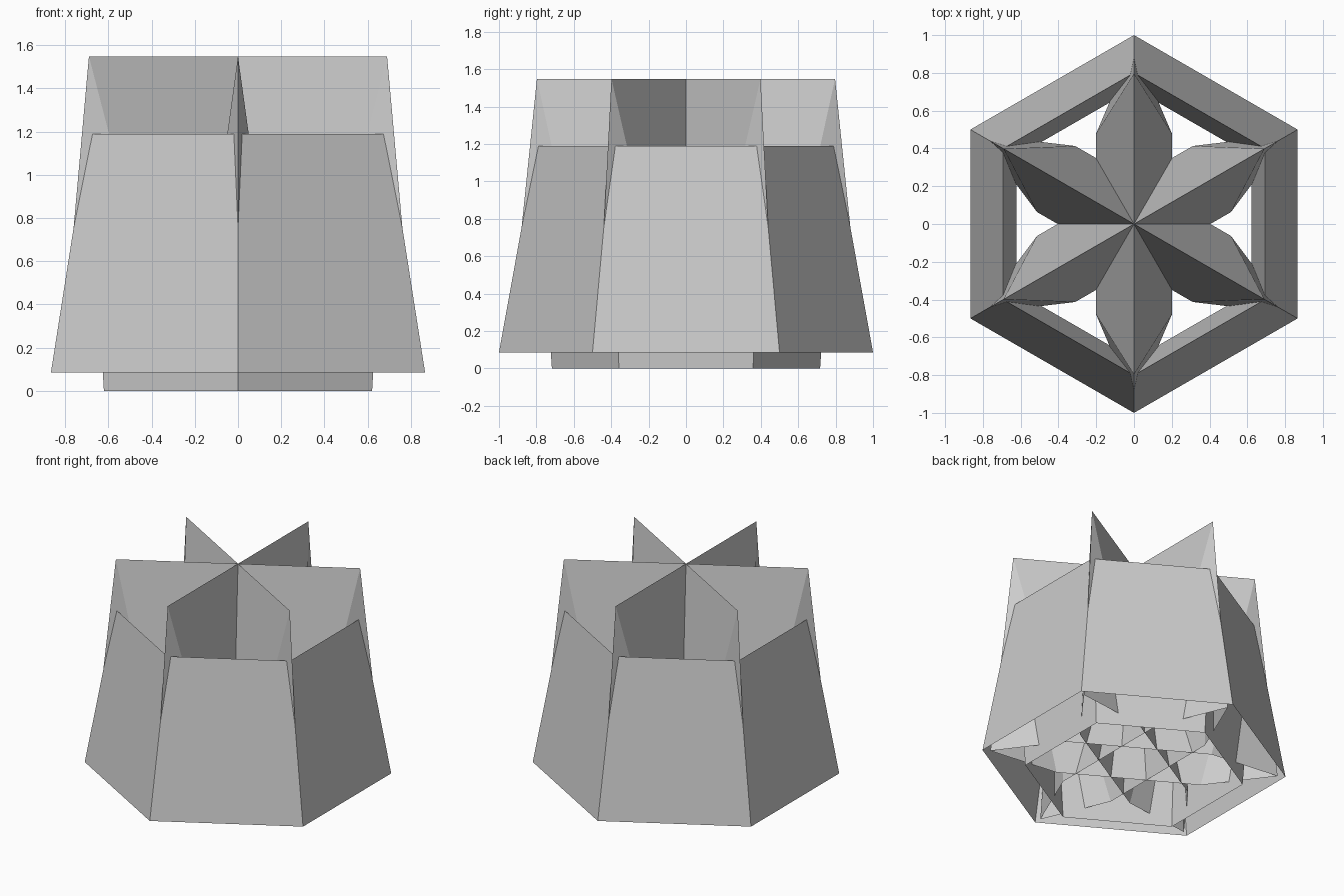
import bpy
import bmesh
from math import sin, cos, radians
from mathutils import Matrix, Vector

cube = bpy.data.objects.get("Cube")
if cube:
    bpy.data.objects.remove(cube, do_unlink=True)

RIM_Z, WALL_Z, RIDGE_Z = 0.086, 1.19, 1.549

grey = bpy.data.materials.new("light_grey")
grey.use_nodes = True
COLOUR = (0.6, 0.6, 0.6, 1)
grey.diffuse_color = COLOUR
grey.node_tree.nodes["Principled BSDF"].inputs["Base Color"].default_value = COLOUR


def finish(bm, name):
    bmesh.ops.recalc_face_normals(bm, faces=bm.faces)
    mesh = bpy.data.meshes.new(name)
    bm.to_mesh(mesh)
    bm.free()
    mesh.materials.append(grey)
    obj = bpy.data.objects.new(name, mesh)
    bpy.context.collection.objects.link(obj)


# Hexagonal wall: outer and inner skins meet at the top edge, open underneath
def hexagonal_wall():
    bm = bmesh.new()
    rings = []
    for radius, z in ((1.0, RIM_Z), (0.8, WALL_Z), (0.717, 0.0)):
        angles = [radians(30 + 60 * i) for i in range(6)]
        rings.append([bm.verts.new((radius * cos(a), radius * sin(a), z)) for a in angles])
    for low, high in zip(rings, rings[1:]):
        for i in range(6):
            j = (i + 1) % 6
            bm.faces.new((low[i], low[j], high[j], high[i]))
    finish(bm, "hexagonal_wall")


# Roof-shaped blade spanning two opposite corners, with pointed ends, open underneath
def ridge_blade(name, angle):
    bm = bmesh.new()
    turn = Matrix.Rotation(radians(angle), 4, "Z")

    def vert(x, y, z):
        return bm.verts.new(turn @ Vector((x, y, z)))

    tips = [vert(s * 0.797, 0, RIDGE_Z) for s in (-1, 1)]
    toes = [vert(s * 0.948, 0, RIM_Z) for s in (-1, 1)]
    for side in (-1, 1):
        feet = [vert(s * 0.476, side * 0.202, RIM_Z) for s in (-1, 1)]
        bm.faces.new((tips[0], tips[1], feet[1], feet[0]))
        for tip, toe, foot in zip(tips, toes, feet):
            bm.faces.new((tip, toe, foot))
    finish(bm, name)


hexagonal_wall()
for i in range(3):
    ridge_blade(f"ridge_blade_{i + 1}", 30 + 60 * i)
